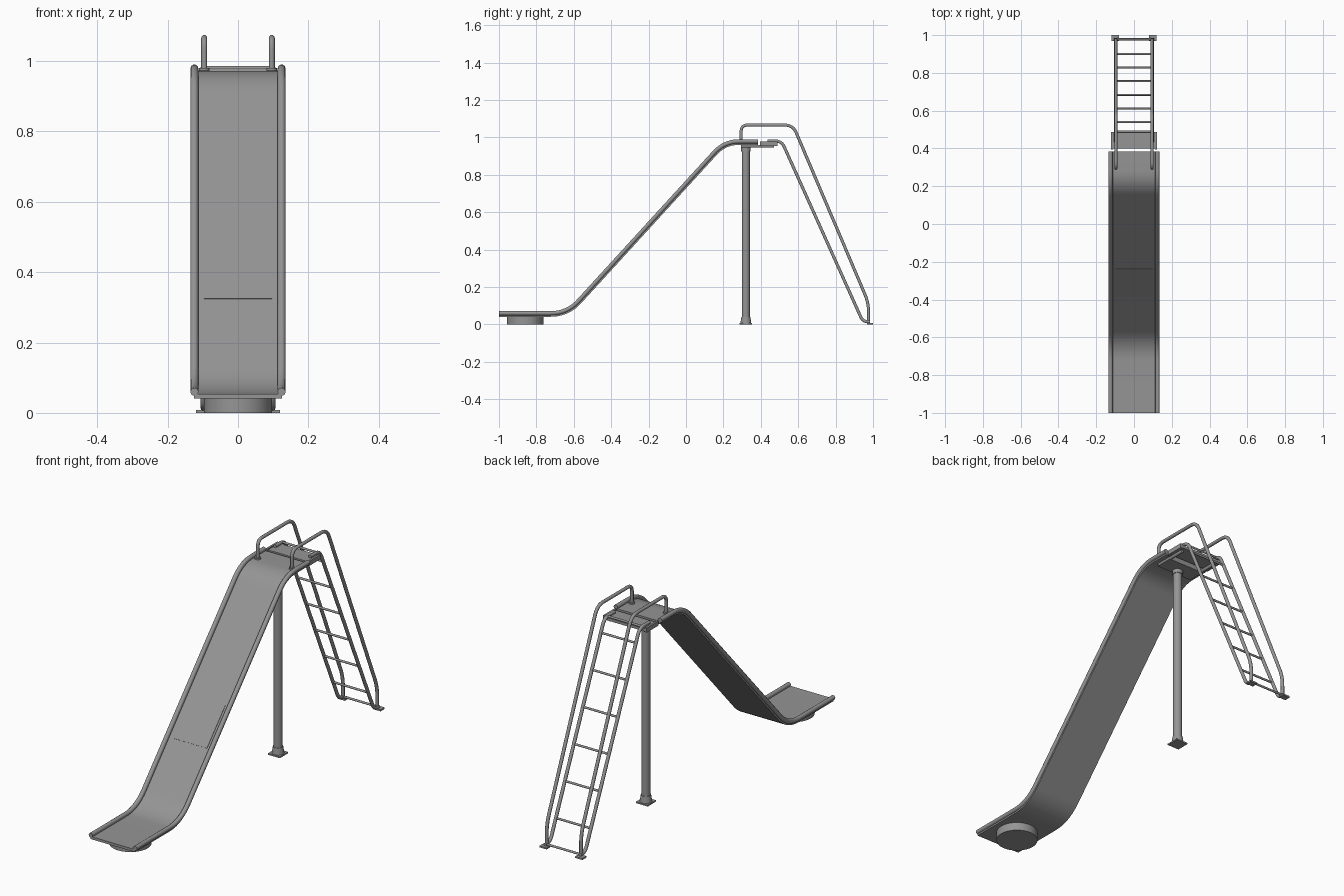
import bpy, bmesh, math
from mathutils import Vector

if "Cube" in bpy.data.objects:
    bpy.data.objects.remove(bpy.data.objects["Cube"])

steel = bpy.data.materials.new("grey steel")
steel.use_nodes = True
steel.diffuse_color = (0.3, 0.3, 0.3, 1)
steel.node_tree.nodes["Principled BSDF"].inputs["Base Color"].default_value = (0.3, 0.3, 0.3, 1)


def finish(obj, name, smooth=True):
    obj.name = name
    obj.data.materials.clear()
    obj.data.materials.append(steel)
    if smooth:
        bpy.ops.object.select_all(action='DESELECT')
        obj.select_set(True)
        bpy.context.view_layer.objects.active = obj
        bpy.ops.object.shade_smooth_by_angle(angle=math.radians(40))
    return obj


def box(name, x, y, z):
    bpy.ops.mesh.primitive_cube_add(size=1)
    obj = bpy.context.object
    for v in obj.data.vertices:
        v.co = [lo + (c + 0.5) * (hi - lo) for c, (lo, hi) in zip(v.co, (x, y, z))]
    return finish(obj, name, False)


def cylinder(name, x, y, z0, z1, r, r2=None, sides=32):
    bpy.ops.mesh.primitive_cone_add(vertices=sides, radius1=r, radius2=r if r2 is None else r2,
                                    depth=z1 - z0, location=(x, y, (z0 + z1) / 2))
    return finish(bpy.context.object, name)


def rounded(corners, lengths, steps=10):
    """Polyline in (y, z) with every inner corner rounded over a tangent length."""
    pts = [Vector(c) for c in corners]
    out = [pts[0]]
    for a, b, c, t in zip(pts, pts[1:], pts[2:], lengths):
        p, q = b + (a - b).normalized() * t, b + (c - b).normalized() * t
        for i in range(steps + 1):
            s = i / steps
            out.append(p * (1 - s) ** 2 + b * 2 * s * (1 - s) + q * s * s)
    return out + [pts[-1]]


def tube(name, points, r):
    curve = bpy.data.curves.new(name, 'CURVE')
    curve.dimensions = '3D'
    curve.bevel_depth = r
    curve.bevel_resolution = 3
    curve.use_fill_caps = True
    spline = curve.splines.new('POLY')
    spline.points.add(len(points) - 1)
    for p, co in zip(spline.points, points):
        p.co = (*co, 1)
    obj = bpy.data.objects.new(name, curve)
    bpy.context.collection.objects.link(obj)
    bpy.ops.object.select_all(action='DESELECT')
    obj.select_set(True)
    bpy.context.view_layer.objects.active = obj
    bpy.ops.object.convert(target='MESH')
    return finish(bpy.context.object, name)


def sheet(name, path, half, upper, lower):
    """Band following a (y, z) path, between two offsets along its normal."""
    bm = bmesh.new()
    rings = []
    for i, p in enumerate(path):
        d = (path[min(i + 1, len(path) - 1)] - path[max(i - 1, 0)]).normalized()
        n = Vector((-d.y, d.x))
        ring = []
        for x, o in ((-half, upper), (half, upper), (half, lower), (-half, lower)):
            q = p + n * o
            ring.append(bm.verts.new((x, q.x, q.y)))
        rings.append(ring)
    for a, b in zip(rings, rings[1:]):
        for k in range(4):
            bm.faces.new((a[k], a[(k + 1) % 4], b[(k + 1) % 4], b[k]))
    bm.faces.new(rings[0])
    bm.faces.new(rings[-1][::-1])
    bmesh.ops.recalc_face_normals(bm, faces=bm.faces)
    mesh = bpy.data.meshes.new(name)
    bm.to_mesh(mesh)
    bm.free()
    obj = bpy.data.objects.new(name, mesh)
    bpy.context.collection.objects.link(obj)
    return finish(obj, name)


# Slide bed with its thin panel
chute = rounded([(-1, 0.06), (-0.635, 0.06), (0.205, 0.979), (0.385, 0.979)], [0.09, 0.08])
sheet("slide_bed", chute, 0.125, -0.006, -0.019)
slope = (0.979 - 0.06) / 0.84
panel = [Vector(((z - 0.06) / slope - 0.635, z)) for z in (0.328, 0.488)]
sheet("slide_panel", panel, 0.097, -0.004, -0.007)

# Slide foot
cylinder("slide_foot", 0, -0.86, 0, 0.045, 0.097, sides=48)

# Support post with collars and ground plate
cylinder("post", 0, 0.32, 0, 0.95, 0.021)
cylinder("post_base_collar", 0, 0.32, 0.006, 0.04, 0.029, 0.024)
cylinder("post_top_collar", 0, 0.32, 0.925, 0.95, 0.025)
box("post_ground_plate", (-0.033, 0.033), (0.287, 0.353), (0, 0.007))

# Platform, its side lips and the bracket below
box("platform", (-0.115, 0.115), (0.4, 0.488), (0.958, 0.972))
box("bracket_plate", (-0.1, 0.1), (0.295, 0.385), (0.945, 0.96))

# Ladder frame, handrails and feet on both sides
ladder = rounded([(0.435, 0.981), (0.511, 0.981), (0.946, 0.014), (0.985, 0.014)], [0.035, 0.03])
handrail = rounded([(0.295, 0.972), (0.295, 1.066), (0.572, 1.066), (0.976, 0.115), (0.976, 0.006)],
                   [0.035, 0.045, 0.05])
for side, s in (("left", 1), ("right", -1)):
    tube(f"slide_rail_{side}", [(s * 0.124, *p) for p in chute], 0.0115)
    tube(f"ladder_stringer_{side}", [(s * 0.098, *p) for p in ladder], 0.0085)
    tube(f"handrail_{side}", [(s * 0.096, *p) for p in handrail], 0.0085)
    tube(f"platform_beam_{side}", [(s * 0.096, 0.3, 0.953), (s * 0.096, 0.47, 0.953)], 0.008)
    cylinder(f"handrail_flange_{side}", s * 0.096, 0.295, 0.968, 0.98, 0.015)
    box(f"platform_lip_{side}", sorted((s * 0.112, s * 0.122)), (0.395, 0.488), (0.955, 0.978))
    box(f"ladder_foot_{side}", sorted((s * 0.08, s * 0.12)), (0.968, 1.0), (0, 0.008))

# Rungs between the stringers
slant = (0.981 - 0.014) / (0.946 - 0.511)
rungs = [(0.49, 0.981)] + [(0.54 + i * 0.072, 0.981 - (0.029 + i * 0.072) * slant) for i in range(6)]
rungs.append((0.978, 0.014))
for i, (y, z) in enumerate(rungs):
    tube(f"rung_{i + 1}", [(-0.098, y, z), (0.098, y, z)], 0.0055)
